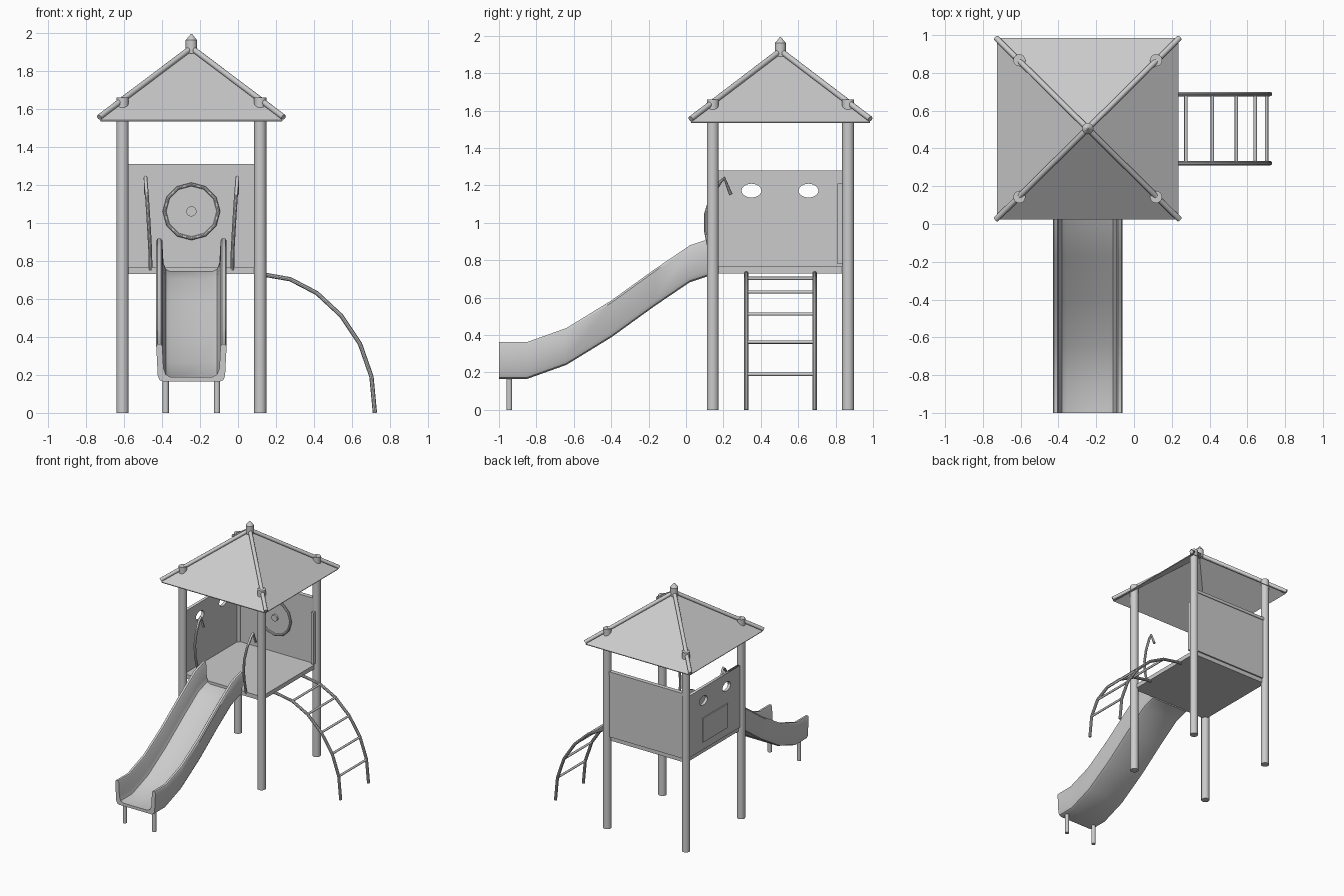
import bpy, bmesh
from math import pi, cos, sin, sqrt, radians
from mathutils import Vector

cube = bpy.data.objects.get("Cube")
if cube:
    bpy.data.objects.remove(cube, do_unlink=True)

grey = bpy.data.materials.new("plain_grey")
grey.use_nodes = True
grey.diffuse_color = (0.6, 0.6, 0.6, 1)
grey.node_tree.nodes["Principled BSDF"].inputs["Base Color"].default_value = (0.6, 0.6, 0.6, 1)

CX, CY, HALF = -0.245, 0.505, 0.362   # tower centre and post offset
DECK = 0.765


def finish(ob, name, smooth=True):
    """Name, colour and shade an object."""
    ob.name = name
    ob.data.materials.clear()
    ob.data.materials.append(grey)
    bpy.ops.object.select_all(action='DESELECT')
    ob.select_set(True)
    bpy.context.view_layer.objects.active = ob
    if ob.type == 'CURVE':
        bpy.ops.object.convert(target='MESH')
        ob = bpy.context.object
        ob.name = name
    if smooth:
        bpy.ops.object.shade_smooth_by_angle(angle=radians(35))
    return ob


def box(name, lo, hi):
    lo, hi = Vector(lo), Vector(hi)
    bpy.ops.mesh.primitive_cube_add(size=1, location=(lo + hi) / 2)
    ob = bpy.context.object
    ob.scale = hi - lo
    return finish(ob, name, False)


def rod(name, a, b, r, sides=20, tip=None):
    a, b = Vector(a), Vector(b)
    bpy.ops.mesh.primitive_cone_add(vertices=sides, radius1=r, radius2=r if tip is None else tip,
                                    depth=(b - a).length, location=(a + b) / 2)
    ob = bpy.context.object
    ob.rotation_euler = (b - a).to_track_quat('Z', 'Y').to_euler()
    return finish(ob, name)


def add_spline(curve, pts, cyclic=False):
    s = curve.splines.new('POLY')
    s.points.add(len(pts) - 1)
    for p, co in zip(s.points, pts):
        p.co = (*co, 1)
    s.use_cyclic_u = cyclic


def tube(name, pts, r, cyclic=False):
    curve = bpy.data.curves.new(name, 'CURVE')
    curve.dimensions = '3D'
    curve.bevel_depth = r
    curve.bevel_resolution = 3
    curve.use_fill_caps = True
    add_spline(curve, pts, cyclic)
    ob = bpy.data.objects.new(name, curve)
    bpy.context.collection.objects.link(ob)
    return finish(ob, name)


# Corner posts, ridge poles, roof and finial
EAVE, APEX = 1.54, 1.905
for sx, side in ((-1, "right"), (1, "left")):
    for sy, end in ((-1, "front"), (1, "back")):
        x, y = CX + sx * HALF, CY + sy * HALF
        rod(f"post_{end}_{side}", (x, y, 0), (x, y, 1.66), 0.032, 24)
        rod(f"ridge_pole_{end}_{side}", (CX + sx * 0.485, CY + sy * 0.48, EAVE + 0.015),
            (CX, CY, APEX + 0.015), 0.015, 12)

bpy.ops.mesh.primitive_cone_add(vertices=4, radius1=0.48 * sqrt(2), radius2=0, depth=APEX - EAVE,
                                end_fill_type='NOTHING', location=(CX, CY, (APEX + EAVE) / 2),
                                rotation=(0, 0, pi / 4))
roof = finish(bpy.context.object, "roof", False)
shell = roof.modifiers.new("thickness", 'SOLIDIFY')
shell.thickness = 0.008

rod("finial_base", (CX, CY, 1.89), (CX, CY, 1.96), 0.03)
rod("finial_tip", (CX, CY, 1.96), (CX, CY, 1.992), 0.03, tip=0.004)

# Platform and back wall
box("platform", (CX - HALF, CY - HALF, 0.73), (CX + HALF, CY + HALF, DECK))
back = CY + HALF
box("back_wall", (CX - HALF, back - 0.012, DECK), (CX + HALF, back + 0.012, 1.285))
box("back_wall_top_rail", (CX - HALF, back - 0.018, 1.285), (CX + HALF, back + 0.018, 1.31))
box("back_post_strip", (CX + HALF - 0.012, 0.81, 0.78), (CX + HALF + 0.012, 0.838, 1.21))

# Side wall with two oval holes, and its outer panel
panel = bpy.data.curves.new("side_wall", 'CURVE')
panel.dimensions = '2D'
panel.fill_mode = 'BOTH'
panel.extrude = 0.012
y0, y1 = CY - HALF + 0.02, CY + HALF - 0.02
add_spline(panel, [(y0, DECK, 0), (y1, DECK, 0), (y1, 1.28, 0), (y0, 1.28, 0)], True)
for hy in (0.35, 0.655):
    add_spline(panel, [(hy + 0.053 * cos(i * pi / 12), 1.172 + 0.037 * sin(i * pi / 12), 0)
                       for i in range(24)], True)
wall = bpy.data.objects.new("side_wall", panel)
bpy.context.collection.objects.link(wall)
wall.location.x = CX - HALF
wall.rotation_euler = (pi / 2, 0, pi / 2)
finish(wall, "side_wall", False)
box("side_wall_panel", (CX - HALF - 0.02, 0.34, 0.83), (CX - HALF - 0.011, 0.67, 1.03))

# Play wheel on the back wall
WZ = 1.06
rod("wheel_disc", (CX, back - 0.01, WZ), (CX, back - 0.025, WZ), 0.14, 12)
tube("wheel_rim", [(CX + 0.142 * cos(i * pi / 6), back - 0.028, WZ + 0.142 * sin(i * pi / 6))
                   for i in range(12)], 0.01, True)
rod("wheel_hub", (CX, back - 0.01, WZ), (CX, back - 0.04, WZ), 0.027, 16)

# Slide: a thick U section swept along the run
run = [(-1, 0.165), (-0.85, 0.165), (-0.64, 0.24), (-0.4, 0.387), (-0.17, 0.553),
       (0.02, 0.682), (0.11, 0.712), (0.15, 0.72)]
half = [(0.15, 0.0), (0.168, 0.008), (0.177, 0.03), (0.185, 0.185), (0.178, 0.197),
        (0.16, 0.197), (0.153, 0.185), (0.147, 0.07), (0.135, 0.037), (0.11, 0.024)]
section = half + [(-x, z) for x, z in reversed(half)]
bm = bmesh.new()
rings = [[bm.verts.new((CX + x, y, z + dz)) for x, dz in section] for y, z in run]
n = len(section)
for a, b in zip(rings, rings[1:]):
    for i in range(n):
        j = (i + 1) % n
        bm.faces.new((a[i], a[j], b[j], b[i]))
bm.faces.new(rings[0])
bm.faces.new(rings[-1])
bmesh.ops.recalc_face_normals(bm, faces=bm.faces)
mesh = bpy.data.meshes.new("slide")
bm.to_mesh(mesh)
bm.free()
slide = bpy.data.objects.new("slide", mesh)
bpy.context.collection.objects.link(slide)
finish(slide, "slide")

# Slide legs and grab handles
for s, side in ((-1, "right"), (1, "left")):
    rod(f"slide_leg_{side}", (CX + s * 0.135, -0.945, 0), (CX + s * 0.135, -0.945, 0.18), 0.016, 16)
    bend = [(0.215, 0.15, 0.75), (0.217, 0.125, 0.86), (0.222, 0.107, 0.95), (0.228, 0.107, 1.05),
            (0.234, 0.135, 1.14), (0.24, 0.18, 1.215), (0.241, 0.205, 1.238), (0.24, 0.24, 1.15)]
    tube(f"grab_handle_{side}", [(CX + s * x, y, z) for x, y, z in bend], 0.01)

# Arched ladder
arch = [(0.1, 0.73), (0.15, 0.725), (0.275, 0.703), (0.415, 0.63), (0.542, 0.512),
        (0.642, 0.362), (0.702, 0.19), (0.72, 0)]
rails = (0.322, 0.688)
for y, end in zip(rails, ("front", "back")):
    tube(f"ladder_rail_{end}", [(x, y, z) for x, z in arch], 0.012)
for i, (x, z) in enumerate(arch[2:-1]):
    rod(f"ladder_rung_{i + 1}", (x, rails[0], z), (x, rails[1], z), 0.009, 12)
